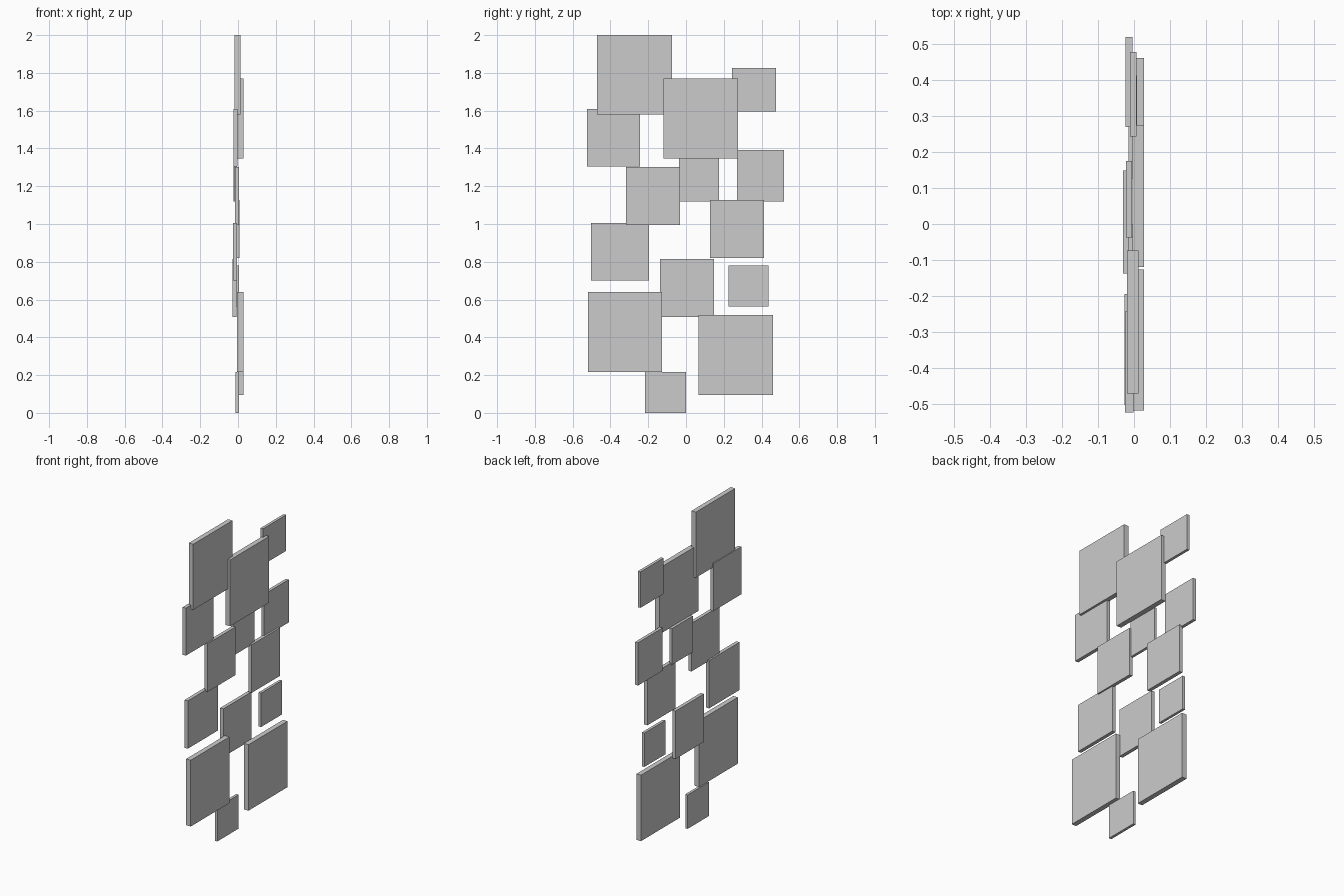
import bpy

# Wall panels: (name, y0, y1, z0, z1, x0, x1)
PANELS = [
    ("large_panel_top", -0.47, -0.073, 1.58, 2.0, -0.019, 0.012),
    ("large_panel_upper", -0.12, 0.275, 1.346, 1.77, -0.004, 0.028),
    ("large_panel_lower_left", -0.518, -0.127, 0.217, 0.641, -0.004, 0.028),
    ("large_panel_lower_right", 0.067, 0.461, 0.095, 0.517, -0.004, 0.028),
    ("medium_panel_upper_left", -0.524, -0.243, 1.304, 1.608, -0.025, -0.002),
    ("medium_panel_centre", -0.317, -0.033, 0.995, 1.303, -0.016, 0.006),
    ("medium_panel_right", 0.127, 0.412, 0.82, 1.128, -0.015, 0.008),
    ("medium_panel_left", -0.502, -0.195, 0.70, 1.006, -0.027, -0.004),
    ("medium_panel_low_centre", -0.138, 0.148, 0.508, 0.815, -0.030, -0.007),
    ("medium_panel_upper_right", 0.27, 0.519, 1.118, 1.392, -0.024, -0.004),
    ("small_panel_top_right", 0.243, 0.477, 1.595, 1.825, -0.011, 0.007),
    ("small_panel_centre", -0.037, 0.175, 1.118, 1.35, -0.022, -0.005),
    ("small_panel_low_right", 0.226, 0.438, 0.563, 0.78, -0.012, 0.005),
    ("small_panel_bottom", -0.216, 0.0, 0.0, 0.217, -0.012, 0.005),
]


def panel(name, y0, y1, z0, z1, x0, x1):
    bpy.ops.mesh.primitive_cube_add(
        size=1, location=((x0 + x1) / 2, (y0 + y1) / 2, (z0 + z1) / 2))
    ob = bpy.context.object
    ob.name = name
    ob.scale = (x1 - x0, y1 - y0, z1 - z0)
    bpy.ops.object.transform_apply(location=False, rotation=False, scale=True)


for p in PANELS:
    panel(*p)
